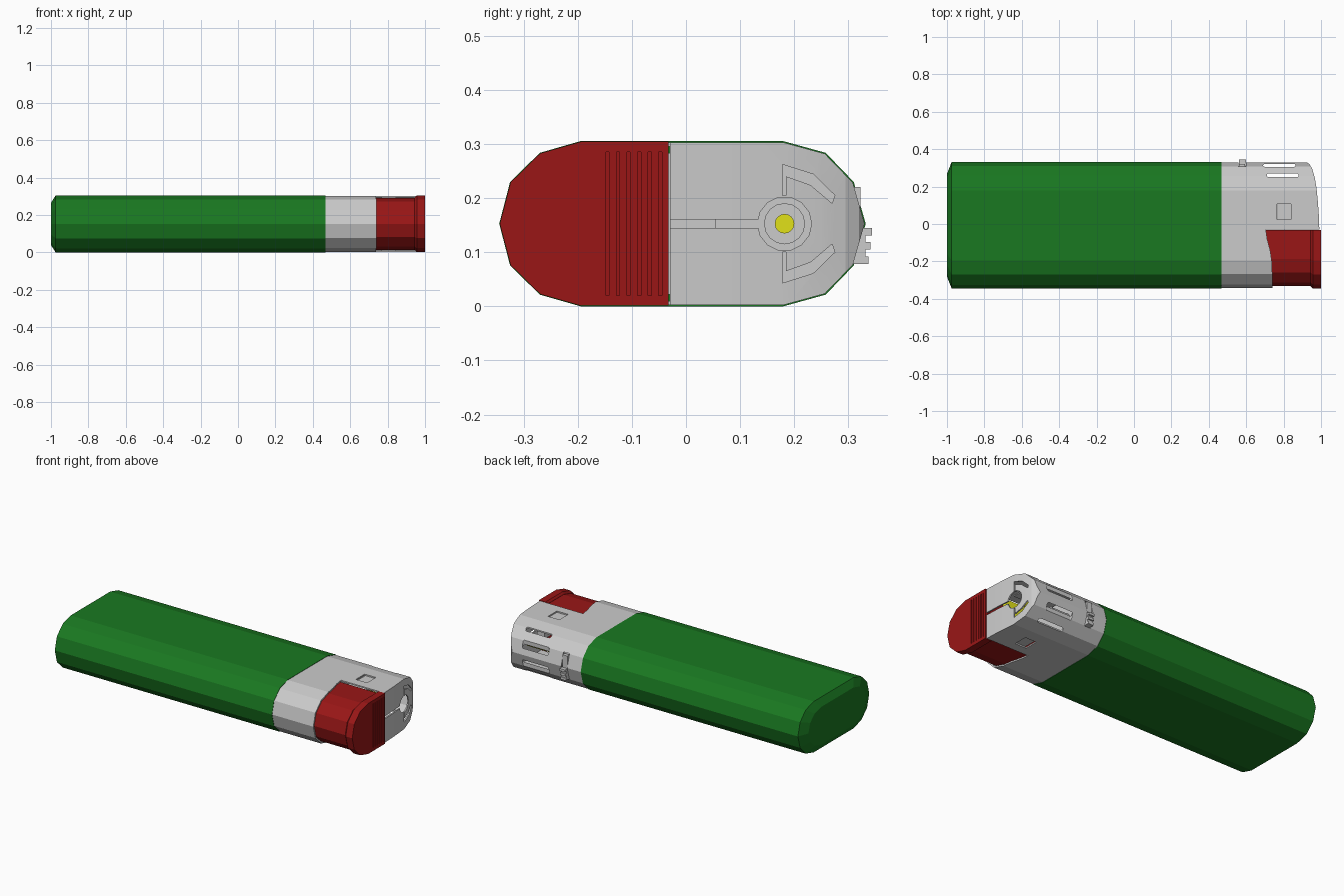
import bpy, bmesh, math
from mathutils import Vector

if "Cube" in bpy.data.objects:
    bpy.data.objects.remove(bpy.data.objects["Cube"])

CZ = 0.1525  # mid height of the case


def material(name, rgb):
    m = bpy.data.materials.new(name)
    m.diffuse_color = (*rgb, 1)
    m.use_nodes = True
    m.node_tree.nodes["Principled BSDF"].inputs["Base Color"].default_value = m.diffuse_color
    return m


GREEN = material("green_plastic", (0.01, 0.19, 0.015))
RED = material("red_plastic", (0.32, 0.008, 0.008))
YELLOW = material("yellow_plastic", (0.75, 0.75, 0.01))


def section(inset=0.0):
    """Faceted oval case section as (y, z) points."""
    half = [(0.332, 0), (0.31, 0.077), (0.258, 0.131), (0.18, 0.1525),
            (-0.195, 0.1525), (-0.27, 0.131), (-0.325, 0.077), (-0.345, 0)]
    pts = half + [(y, -z) for y, z in half[-2:0:-1]]
    sy, sz = 1 - inset / 0.338, 1 - inset / 0.1525
    return [((y + 0.0065) * sy - 0.0065, CZ + z * sz) for y, z in pts]


def loft(name, rings, mat=None):
    """Closed solid through rings of 3D points."""
    bm = bmesh.new()
    vs = [[bm.verts.new(p) for p in r] for r in rings]
    n = len(rings[0])
    for a, b in zip(vs, vs[1:]):
        for i in range(n):
            bm.faces.new((a[i], a[(i + 1) % n], b[(i + 1) % n], b[i]))
    bm.faces.new(vs[0])
    bm.faces.new(vs[-1])
    bmesh.ops.recalc_face_normals(bm, faces=bm.faces)
    me = bpy.data.meshes.new(name)
    bm.to_mesh(me)
    bm.free()
    ob = bpy.data.objects.new(name, me)
    bpy.context.collection.objects.link(ob)
    if mat:
        me.materials.append(mat)
    return ob


def prism_x(name, pts, x0, x1, mat=None):
    return loft(name, [[(x, y, z) for y, z in pts] for x in (x0, x1)], mat)


def prism_z(name, pts, z0, z1, mat=None):
    return loft(name, [[(x, y, z) for x, y in pts] for z in (z0, z1)], mat)


def box(name, x0, x1, y0, y1, z0, z1, mat=None):
    return prism_z(name, [(x0, y0), (x1, y0), (x1, y1), (x0, y1)], z0, z1, mat)


def circle(cx, cy, r, n):
    return [(cx + r * math.cos(2 * math.pi * i / n), cy + r * math.sin(2 * math.pi * i / n))
            for i in range(n)]


def stadium(x0, x1, y, r, n=6):
    pts = []
    for cx, a0 in ((x1 - r, -0.5), (x0 + r, 0.5)):
        pts += [(cx + r * math.cos(math.pi * (a0 + i / n)), y + r * math.sin(math.pi * (a0 + i / n)))
                for i in range(n + 1)]
    return pts


def boolean(ob, cutter, op="DIFFERENCE"):
    cutter.hide_render = True
    mod = ob.modifiers.new("cut", "BOOLEAN")
    mod.object, mod.operation, mod.solver = cutter, op, "EXACT"
    bpy.context.view_layer.objects.active = ob
    bpy.ops.object.modifier_apply(modifier=mod.name)
    bpy.data.objects.remove(cutter)


# fuel case with chamfered base
foot = [(-0.0065 + (y + 0.0065) * 0.81, CZ + (z - CZ) * 0.74) for y, z in section()]
loft("fuel_case", [[(-1.0, y, z) for y, z in foot],
                   [(-0.975, y, z) for y, z in section()],
                   [(0.467, y, z) for y, z in section()]], GREEN)

# inner plug under the hood
prism_x("inner_plug", section(0.022), 0.46, 0.625)


# hood: thin shell with a rounded end
def hood_solid(name, inset, x0):
    ob = prism_x(name, section(inset), x0, 1.1)
    curve = [(0.991, -0.5), (0.991, -0.03), (0.988, 0.05), (0.983, 0.12), (0.976, 0.19),
             (0.966, 0.25), (0.953, 0.295), (0.938, 0.32), (0.915, 0.335), (0.89, 0.5)]
    plan = [(0.3, -0.5)] + [(x - inset + 0.002, y) for x, y in curve] + [(0.3, 0.5)]
    boolean(ob, prism_z("plan", plan, -0.2, 0.5), "INTERSECT")
    return ob


hood = hood_solid("hood", 0.002, 0.465)
boolean(hood, hood_solid("hollow", 0.010, 0.4))
# button opening
boolean(hood, prism_z("opening", [(0.705, -0.03), (0.712, -0.08), (0.728, -0.14), (0.737, -0.2),
                                  (0.74, -0.28), (0.74, -0.5), (1.2, -0.5), (1.2, -0.03)], -0.2, 0.5))
# side vents, square windows, adjuster slot
boolean(hood, prism_z("vent", stadium(0.71, 0.88, 0.26, 0.010), -0.2, 0.5))
boolean(hood, prism_z("vent", stadium(0.69, 0.865, 0.313, 0.007), -0.2, 0.5))
boolean(hood, box("window", 0.765, 0.84, 0.025, 0.108, -0.2, 0.5))
boolean(hood, box("slot", 0.558, 0.598, 0.28, 0.5, 0.075, 0.23))
# flame hole, guide slit and bent vents in the end
boolean(hood, prism_x("flame_hole", circle(0.182, CZ, 0.05, 14), 0.93, 1.1))
boolean(hood, box("slit", 0.93, 1.1, -0.1, 0.15, 0.145, 0.16))
bent = [(0.178, 0.205), (0.178, 0.262), (0.235, 0.244), (0.275, 0.205),
        (0.27, 0.19), (0.23, 0.224), (0.185, 0.24), (0.185, 0.205)]
for s in (1, -1):
    boolean(hood, prism_x("bent_vent", [(y, CZ + s * (z - CZ)) for y, z in bent], 0.9, 1.1))
bpy.ops.object.select_all(action="DESELECT")
hood.select_set(True)
bpy.context.view_layer.objects.active = hood
bpy.ops.object.shade_smooth_by_angle(angle=math.radians(14))

# sunken tabs in the square windows
for side, z in (("top", 0.29), ("bottom", 0.011)):
    box("window_tab_" + side, 0.768, 0.846, 0.02, 0.113, z, z + 0.004)

# push button body and overhanging ribbed lip
def button_section(inset):
    pts = [p for p in section(inset) if p[0] < -0.03]
    h = 0.1525 - inset
    return [(-0.032, CZ + h)] + pts + [(-0.032, CZ - h)]


prism_x("button_body", button_section(0.013), 0.64, 0.96, RED)
lip = loft("button_lip", [[(x, y, z) for y, z in button_section(i)]
                          for x, i in ((0.945, 0.012), (0.956, 0.001), (0.999, 0.001))], RED)
for k in range(6):
    y = -0.145 + 0.0195 * k
    boolean(lip, box("groove", 0.99, 1.1, y - 0.003, y + 0.003, 0.02, 0.285))

# gas nozzle and valve lever
prism_x("nozzle_holder", circle(0.182, CZ, 0.038, 16), 0.6, 0.74)
prism_x("nozzle", circle(0.182, CZ, 0.018, 16), 0.6, 0.92, YELLOW)
box("valve_lever", 0.72, 0.88, -0.028, -0.005, 0.06, 0.272, YELLOW)
box("spark_arm", 0.9, 0.95, -0.03, 0.055, 0.13, 0.175)

# flame adjuster: curved tab with small teeth
box("adjuster_arm", 0.562, 0.594, 0.3, 0.322, 0.08, 0.22)
for k, z in enumerate((0.085, 0.112, 0.138)):
    y = 0.325 + 0.0035 * k
    box("adjuster_tooth_%d" % (k + 1), 0.562, 0.598, 0.30, y + 0.012, z - 0.007, z + 0.007)
box("adjuster_pad", 0.562, 0.598, 0.30, 0.332, 0.08, 0.143)
